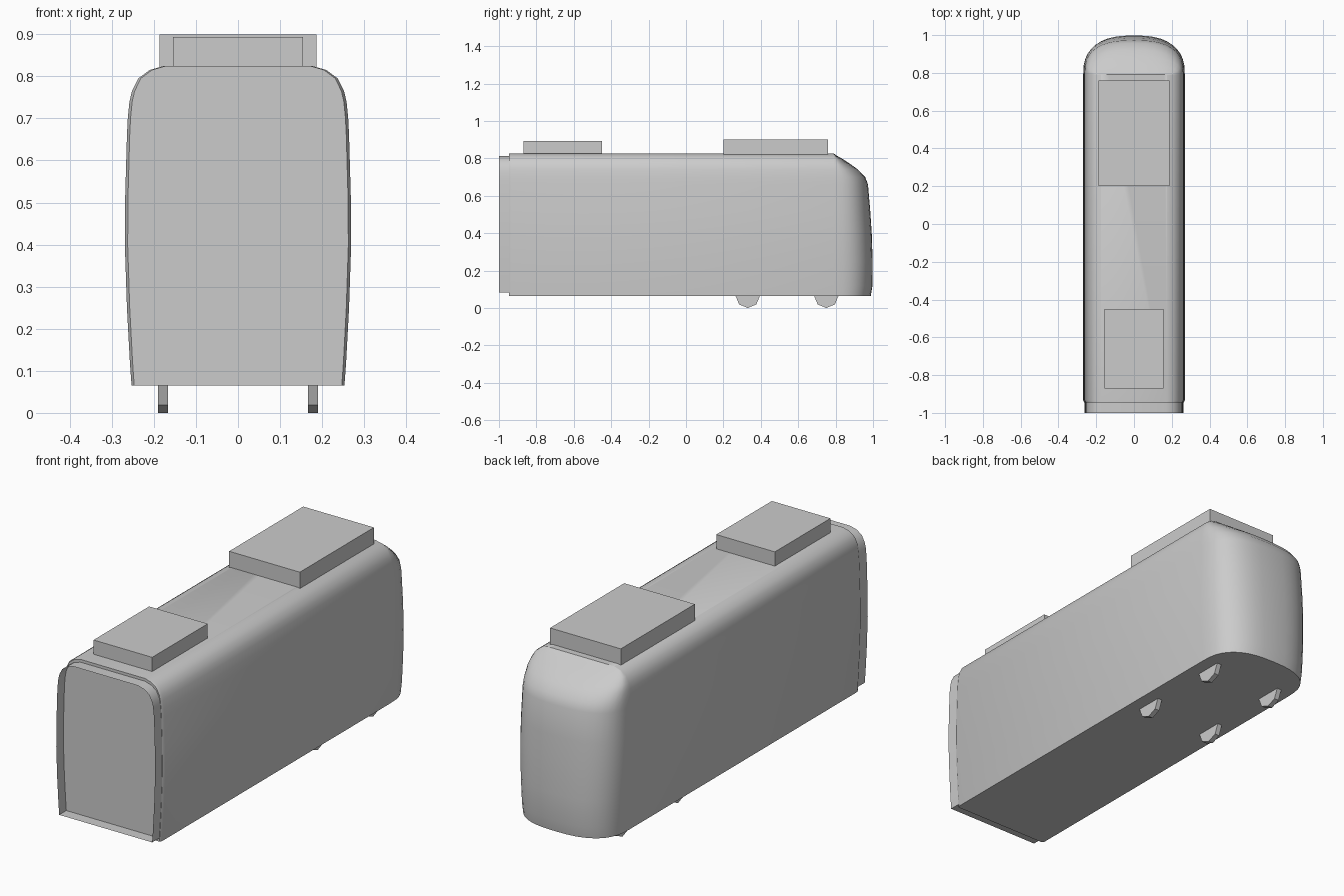
import bpy, bmesh, math

cube = bpy.data.objects.get("Cube")
if cube:
    bpy.data.objects.remove(cube, do_unlink=True)

grey = bpy.data.materials.new("plain grey")
grey.use_nodes = True
grey.diffuse_color = (0.6, 0.6, 0.6, 1)
grey.node_tree.nodes["Principled BSDF"].inputs["Base Color"].default_value = (0.6, 0.6, 0.6, 1)


def finish(name, bm, smooth=True, fix_normals=True):
    if fix_normals:
        bmesh.ops.recalc_face_normals(bm, faces=bm.faces)
    mesh = bpy.data.meshes.new(name)
    bm.to_mesh(mesh)
    bm.free()
    mesh.materials.append(grey)
    ob = bpy.data.objects.new(name, mesh)
    bpy.context.collection.objects.link(ob)
    if smooth:
        bpy.ops.object.select_all(action='DESELECT')
        ob.select_set(True)
        bpy.context.view_layer.objects.active = ob
        bpy.ops.object.shade_smooth_by_angle(angle=math.radians(35))
    return ob


def box(name, half_width, y0, y1, z0, z1):
    bm = bmesh.new()
    bmesh.ops.create_cube(bm, size=1)
    for v in bm.verts:
        v.co = (v.co.x * 2 * half_width,
                (y0 + y1) / 2 + v.co.y * (y1 - y0),
                (z0 + z1) / 2 + v.co.z * (z1 - z0))
    return finish(name, bm, smooth=False)


# Shell levels: height, half width, how far forward the nose reaches
LEVELS = [(0.065, 0.253, 0.988), (0.12, 0.257, 0.997), (0.25, 0.264, 0.998),
          (0.40, 0.269, 0.993), (0.52, 0.268, 0.985), (0.66, 0.264, 0.973),
          (0.70, 0.262, 0.958), (0.74, 0.258, 0.92), (0.765, 0.252, 0.885),
          (0.795, 0.237, 0.84), (0.815, 0.21, 0.805), (0.825, 0.175, 0.791)]
REAR, NOSE = -0.94, 0.79


# Body shell: each level is a long plan outline with a rounded nose
def plan(w, front, steps=20, power=0.77):
    pts = [(w * 0.975, REAR - 0.006), (w, REAR + 0.006)]
    for i in range(steps + 1):
        a = math.pi * i / steps
        c, s = math.cos(a), max(math.sin(a), 0)
        pts.append((math.copysign(w * abs(c) ** power, c),
                    NOSE + (front - NOSE) * s ** power))
    return pts + [(-w, REAR + 0.006), (-w * 0.975, REAR - 0.006)]


bm = bmesh.new()
rows = [[bm.verts.new((x, y, z)) for x, y in plan(w, f)] for z, w, f in LEVELS]
for low, high in zip(rows, rows[1:]):
    for i in range(len(low) - 1):
        bm.faces.new((low[i], low[i + 1], high[i + 1], high[i]))
bm.faces.new(rows[0])
bm.faces.new(rows[-1])
bm.faces.new([r[0] for r in rows] + [r[-1] for r in reversed(rows)])
finish("body_shell", bm)

# Open collar around the recessed flat end
bm = bmesh.new()
half = [(w * 0.972, 0.082 + (z - 0.065) * 0.96) for z, w, f in LEVELS]
outline = half + [(-x, z) for x, z in reversed(half)]
rings = [[bm.verts.new((x, y, z)) for x, z in outline] for y in (-1.0, REAR)]
n = len(outline)
for i in range(n):
    j = (i + 1) % n
    bm.faces.new((rings[0][i], rings[1][i], rings[1][j], rings[0][j]))
finish("end_collar", bm)

# Roof equipment
box("large_roof_box", 0.187, 0.20, 0.76, 0.815, 0.90)
box("small_roof_box", 0.155, -0.87, -0.45, 0.815, 0.893)

# Eight-sided wheels
for side, sx in (("left", 1), ("right", -1)):
    for place, y in (("nose", 0.75), ("inner", 0.33)):
        bm = bmesh.new()
        bmesh.ops.create_cone(bm, cap_ends=True, segments=8, radius1=0.065,
                              radius2=0.065, depth=0.024)
        for v in bm.verts:
            v.co = (sx * 0.178 + v.co.z, y + v.co.x, 0.065 + v.co.y)
        finish(f"{place}_wheel_{side}", bm, smooth=False)
